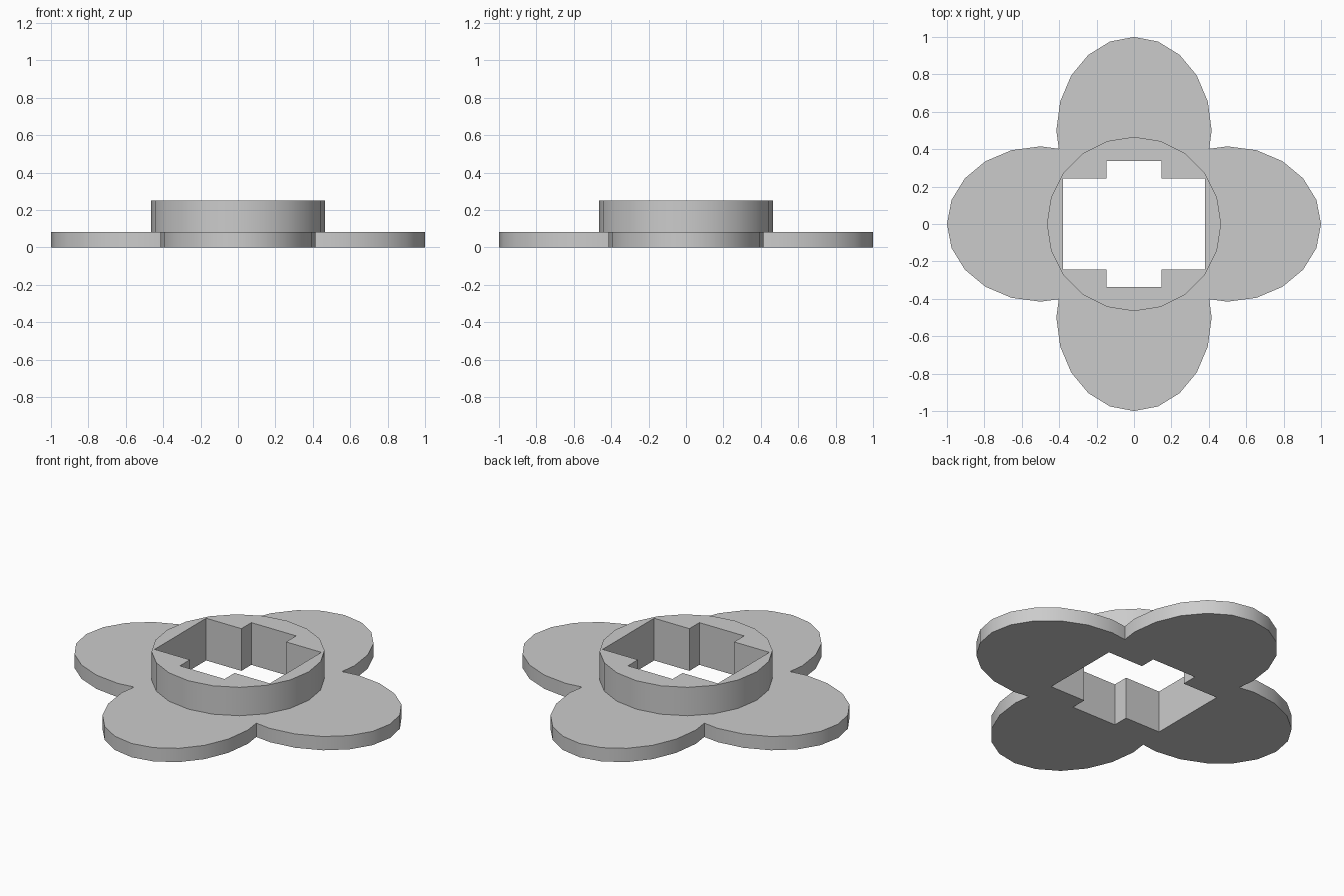
import bpy
import bmesh
from math import sin, cos, pi, radians
from mathutils import Matrix, Vector

default = bpy.data.objects.get("Cube")
if default:
    bpy.data.objects.remove(default)

BASE, TOP = 0.082, 0.251      # height of the petals and of the hub
SIDES = 20


def petal_outline():
    """Four overlapping oval petals, joined at the notches between them."""
    arc = [Vector((0.5 + 0.5 * cos(k * pi / 10), 0.415 * sin(k * pi / 10)))
           for k in range(-5, 6)]
    arc.append(Vector((0.402, 0.402)))
    return [Matrix.Rotation(q * pi / 2, 2) @ p for q in range(4) for p in arc]


def hub_outline():
    return [Vector((0.466 * cos(2 * pi * k / SIDES), 0.466 * sin(2 * pi * k / SIDES)))
            for k in range(SIDES)]


def socket_outline():
    """Rectangular opening with a key slot at the front and back."""
    half = [(0.379, -0.242), (0.379, 0.242), (0.147, 0.242), (0.147, 0.336)]
    right = [Vector((0.147, -0.336)), Vector((0.147, -0.242))] + [Vector(p) for p in half]
    return right + [-p for p in right]


bm = bmesh.new()


def ring(points, z):
    verts = [bm.verts.new((p.x, p.y, z)) for p in points]
    for a, b in zip(verts, verts[1:] + verts[:1]):
        bm.edges.new((a, b))
    return verts


def loop_edges(verts):
    return [bm.edges.get((a, b)) for a, b in zip(verts, verts[1:] + verts[:1])]


def wall(low, high):
    n = len(low)
    for i in range(n):
        j = (i + 1) % n
        bm.faces.new((low[i], low[j], high[j], high[i]))


def cap(outer, inner):
    bmesh.ops.triangle_fill(bm, use_beauty=True, use_dissolve=False,
                            edges=loop_edges(outer) + loop_edges(inner))


# Rings of the petals, the hub and the socket
petals_low, petals_high = (ring(petal_outline(), z) for z in (0, BASE))
hub_low, hub_high = (ring(hub_outline(), z) for z in (BASE, TOP))
socket_low, socket_high = (ring(socket_outline(), z) for z in (0, TOP))

# Flat faces: underside, petal tops, hub rim
cap(petals_low, socket_low)
cap(petals_high, hub_low)
cap(hub_high, socket_high)

# Upright walls
wall(petals_low, petals_high)
wall(hub_low, hub_high)
wall(socket_low, socket_high)
bmesh.ops.recalc_face_normals(bm, faces=bm.faces[:])

mesh = bpy.data.meshes.new("petal_base_with_hub")
bm.to_mesh(mesh)
bm.free()
body = bpy.data.objects.new("petal_base_with_hub", mesh)
bpy.context.collection.objects.link(body)

# Plain grey material
grey = bpy.data.materials.new("light grey")
grey.use_nodes = True
colour = (0.6, 0.6, 0.6, 1)
grey.diffuse_color = colour
for node in grey.node_tree.nodes:
    if node.type == "BSDF_PRINCIPLED":
        node.inputs["Base Color"].default_value = colour
mesh.materials.append(grey)

# Smooth curved walls with sharp rims
bpy.ops.object.select_all(action="DESELECT")
body.select_set(True)
bpy.context.view_layer.objects.active = body
bpy.ops.object.shade_smooth_by_angle(angle=radians(30))
